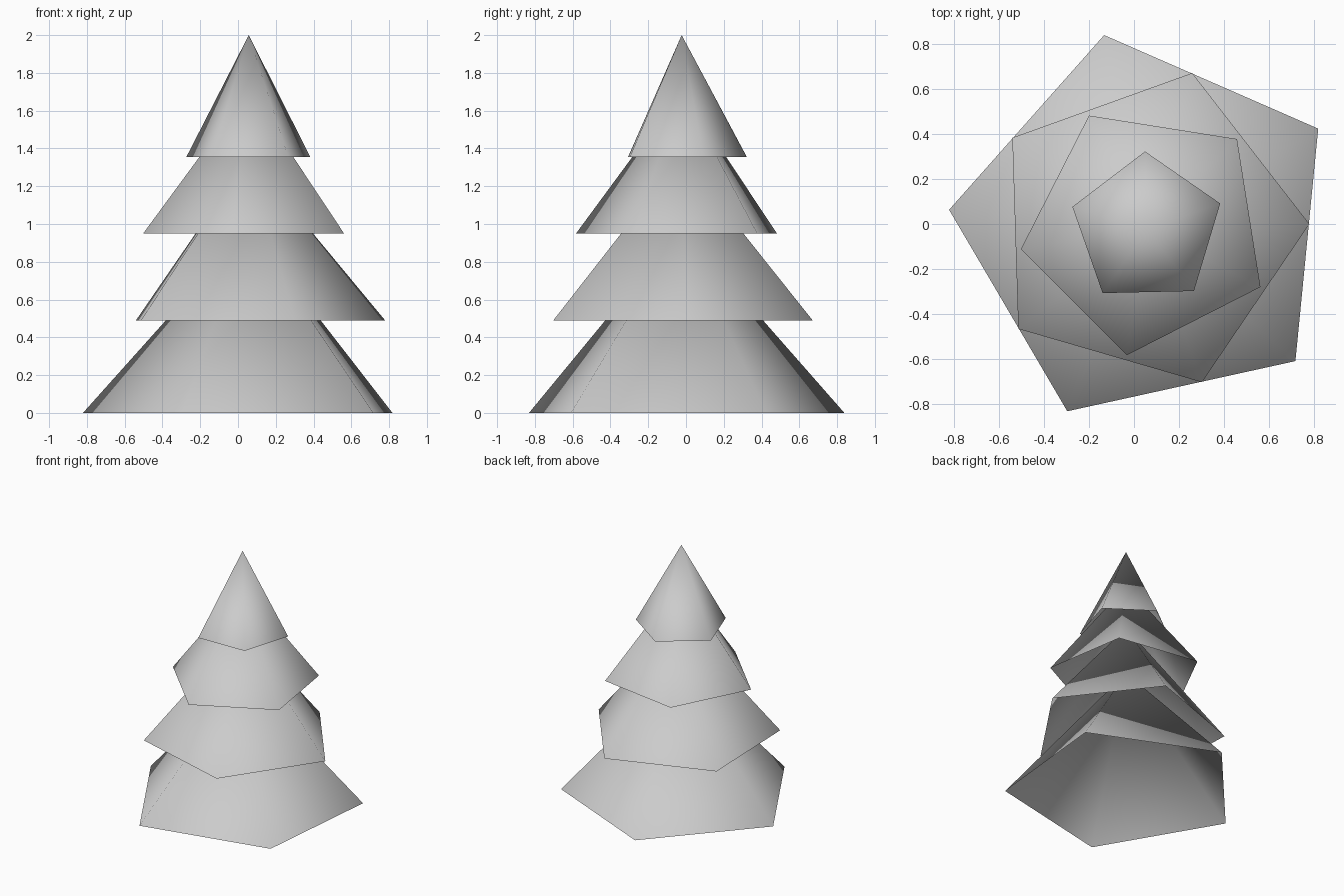
import bpy, math

if "Cube" in bpy.data.objects:
    bpy.data.objects.remove(bpy.data.objects["Cube"])

# One plain grey for the whole tree
grey = bpy.data.materials.new("light_grey")
grey.diffuse_color = (0.6, 0.6, 0.6, 1.0)
grey.use_nodes = True
grey.node_tree.nodes["Principled BSDF"].inputs["Base Color"].default_value = grey.diffuse_color

CENTRE = (0.057, -0.023)
SIDES = 5


def branch_tier(name, base_z, tip_z, radius, angle):
    """Open five-sided cone, smooth shaded, twisted by angle (degrees)."""
    ring = [(radius * math.cos(math.radians(angle) + i * math.tau / SIDES),
             radius * math.sin(math.radians(angle) + i * math.tau / SIDES), 0.0)
            for i in range(SIDES)]
    tip = (0.0, 0.0, tip_z - base_z)
    faces = [(i, (i + 1) % SIDES, SIDES) for i in range(SIDES)]
    mesh = bpy.data.meshes.new(name)
    mesh.from_pydata(ring + [tip], [], faces)
    mesh.materials.append(grey)
    mesh.shade_smooth()
    obj = bpy.data.objects.new(name, mesh)
    obj.location = (*CENTRE, base_z)
    bpy.context.collection.objects.link(obj)


# Tiers from the ground up: base height, tip height, radius, twist
branch_tier("bottom_tier", 0.0, 0.98, 0.882, 30.4)
branch_tier("lower_middle_tier", 0.49, 1.36, 0.722, 1.8)
branch_tier("upper_middle_tier", 0.95, 1.71, 0.566, -27.0)
branch_tier("top_tier", 1.355, 2.0, 0.345, 19.3)
